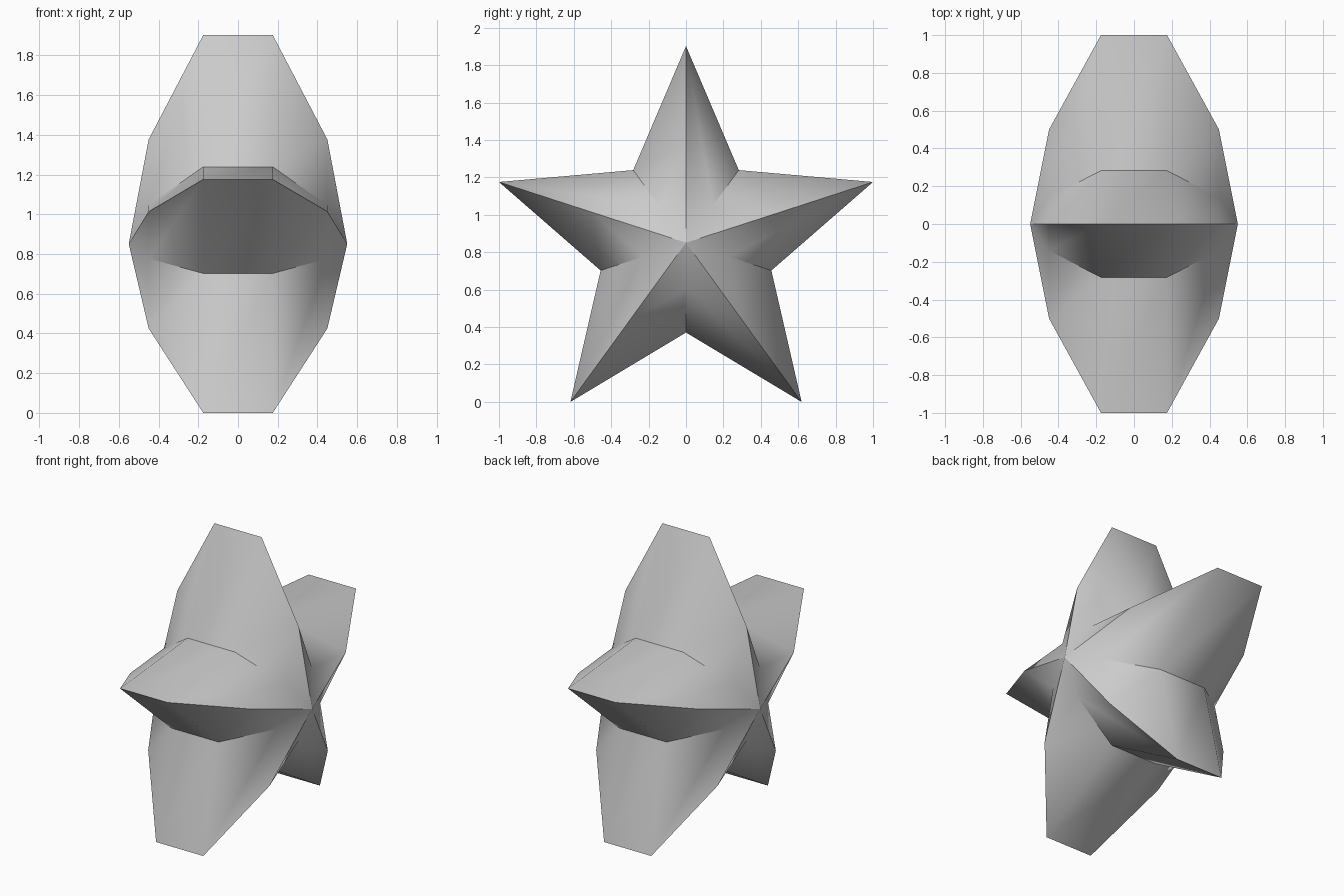
import bpy, bmesh
from math import sin, cos, pi, radians

cube = bpy.data.objects.get("Cube")
if cube:
    bpy.data.objects.remove(cube, do_unlink=True)

TIP, VALLEY, CENTRE_Z = 1.0515, 0.48, 0.8507

grey = bpy.data.materials.new("light grey")
grey.use_nodes = True
colour = (0.6, 0.6, 0.6, 1)
grey.diffuse_color = colour
grey.node_tree.nodes["Principled BSDF"].inputs["Base Color"].default_value = colour

bm = bmesh.new()


def star_ring(x, scale):
    """Five-pointed outline across the x axis."""
    ring = []
    for i in range(10):
        r = scale * (VALLEY if i % 2 else TIP)
        a = i * pi / 5
        ring.append(bm.verts.new((x, r * sin(a), CENTRE_Z + r * cos(a))))
    return ring


# Star outlines from one side to the other, closed by a point on each side
rings = [star_ring(x, s) for x, s in
         ((-0.45, 0.5), (-0.175, 1), (0.175, 1), (0.45, 0.5))]
right_peak = bm.verts.new((-0.55, 0, CENTRE_Z))
left_peak = bm.verts.new((0.55, 0, CENTRE_Z))

for i in range(10):
    j = (i + 1) % 10
    for a, b in zip(rings, rings[1:]):
        bm.faces.new((a[i], a[j], b[j], b[i]))
    bm.faces.new((right_peak, rings[0][j], rings[0][i]))
    bm.faces.new((left_peak, rings[-1][i], rings[-1][j]))
bmesh.ops.recalc_face_normals(bm, faces=bm.faces)

mesh = bpy.data.meshes.new("star")
bm.to_mesh(mesh)
bm.free()
mesh.materials.append(grey)
star = bpy.data.objects.new("star", mesh)
bpy.context.collection.objects.link(star)

# Smooth sides with sharp ridges and valleys
bpy.ops.object.select_all(action="DESELECT")
star.select_set(True)
bpy.context.view_layer.objects.active = star
bpy.ops.object.shade_smooth_by_angle(angle=radians(40))
